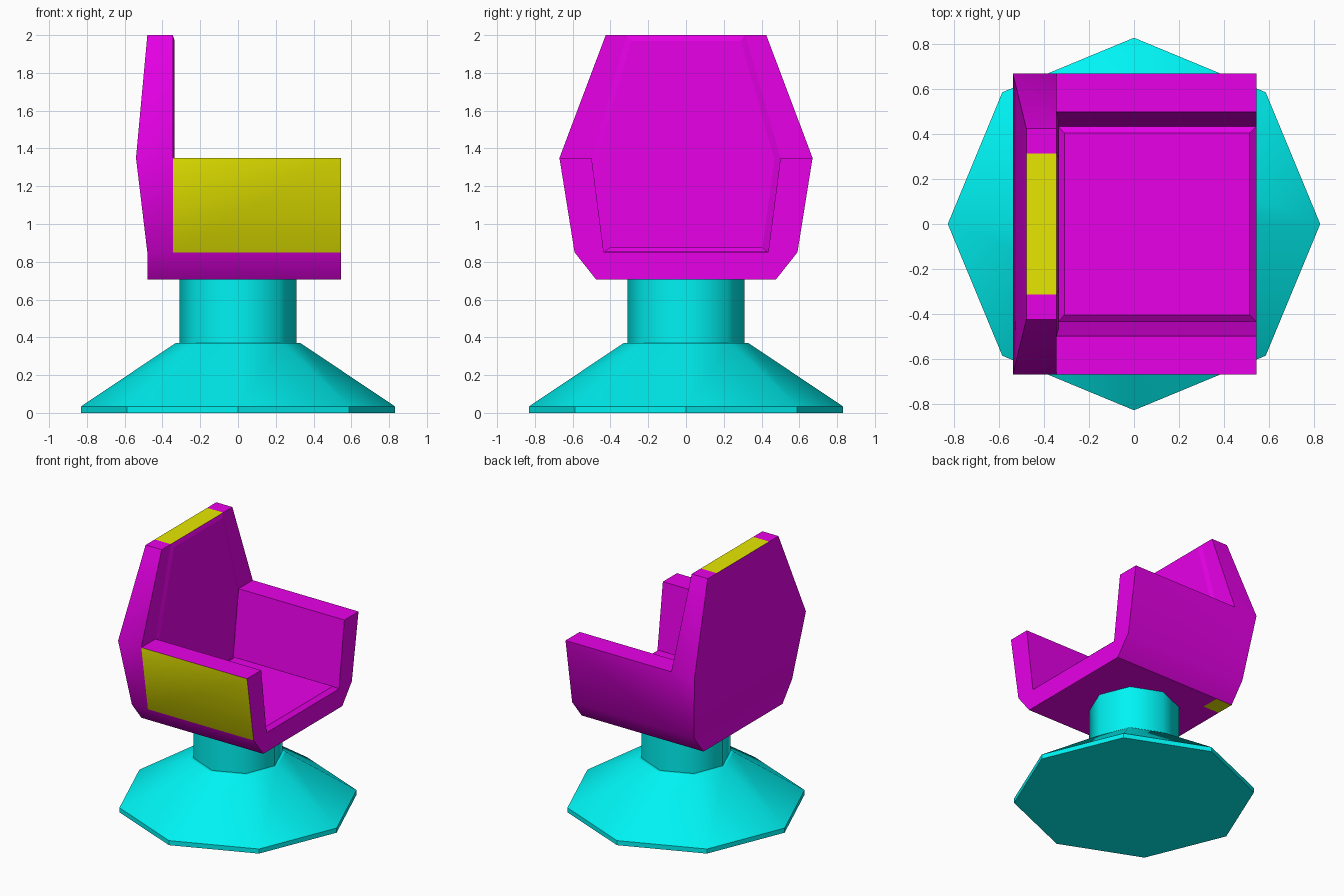
import bpy, bmesh, math

if "Cube" in bpy.data.objects:
    bpy.data.objects.remove(bpy.data.objects["Cube"])


def colour(name, rgb):
    m = bpy.data.materials.new(name)
    m.diffuse_color = (*rgb, 1)
    m.use_nodes = True
    m.node_tree.nodes["Principled BSDF"].inputs["Base Color"].default_value = m.diffuse_color
    return m


CYAN = colour("cyan", (0.0, 0.9, 0.9))
MAGENTA = colour("magenta", (0.8, 0.0, 0.8))
YELLOW = colour("yellow", (0.8, 0.8, 0.0))


def make(name, faces, mats, angle):
    """faces: list of (points, material index); shared corners are welded."""
    bm = bmesh.new()
    for pts, mat in faces:
        bm.faces.new([bm.verts.new(p) for p in pts]).material_index = mat
    bmesh.ops.remove_doubles(bm, verts=bm.verts, dist=1e-4)
    bmesh.ops.recalc_face_normals(bm, faces=bm.faces)
    me = bpy.data.meshes.new(name)
    bm.to_mesh(me)
    bm.free()
    ob = bpy.data.objects.new(name, me)
    bpy.context.collection.objects.link(ob)
    for m in mats:
        me.materials.append(m)
    bpy.ops.object.select_all(action='DESELECT')
    bpy.context.view_layer.objects.active = ob
    ob.select_set(True)
    bpy.ops.object.shade_smooth_by_angle(angle=math.radians(angle))
    return ob


def bridge(loop_a, loop_b):
    n = len(loop_a)
    return [([loop_a[i], loop_a[(i + 1) % n], loop_b[(i + 1) % n], loop_b[i]], 0)
            for i in range(n)]


def stack(loops):
    """Closed solid through a series of matching loops."""
    faces = [(loops[0], 0), (loops[-1], 0)]
    for a, b in zip(loops, loops[1:]):
        faces += bridge(a, b)
    return faces


def octagon(r, z):
    return [(r * math.cos(k * math.pi / 4), r * math.sin(k * math.pi / 4), z)
            for k in range(8)]


# Pedestal foot and column
make("pedestal_foot", stack([octagon(0.83, 0), octagon(0.83, 0.035),
                             octagon(0.33, 0.37)]), [CYAN], 35)
make("column", stack([octagon(0.31, 0.36), octagon(0.31, 0.706)]), [CYAN], 50)

# Seat shell: outer half profile as (y, z, x of back surface)
LEVELS = [(0.475, 0.705, -0.48), (0.59, 0.85, -0.48),
          (0.67, 1.35, -0.54), (0.425, 2.0, -0.48)]
INNER = [(0.5, 1.35), (0.435, 0.85)]
XB, XF = -0.345, 0.545          # back panel plane, front of the arms


def mirrored(half, x):
    return [(x, y, z) for y, z in half] + [(x, -y, z) for y, z in reversed(half)]


shell = []
for i, ((y0, z0, x0), (y1, z1, x1)) in enumerate(zip(LEVELS, LEVELS[1:])):
    shell.append(([(x0, -y0, z0), (x0, y0, z0), (x1, y1, z1), (x1, -y1, z1)], 0))
    for s in (1, -1):
        # Backrest edge, then arm outside
        shell.append(([(x0, s * y0, z0), (XB, s * y0, z0),
                       (XB, s * y1, z1), (x1, s * y1, z1)], 0))
        if i < 2:
            shell.append(([(XB, s * y0, z0), (XF, s * y0, z0),
                           (XF, s * y1, z1), (XB, s * y1, z1)],
                          1 if (i == 1 and s < 0) else 0))


def strips(z, ys, mats):
    for a, b, m in zip(ys, ys[1:], mats):
        shell.append(([(-0.48, a, z), (XB, a, z), (XB, b, z), (-0.48, b, z)], m))


# Backrest top and underside with yellow patches
strips(2.0, [-0.425, -0.315, 0.315, 0.425], [0, 1, 0])
strips(0.705, [-0.475, 0.335, 0.475], [0, 1])
# Underside, arm tops, inner walls and floor
inside = [(0.67, 1.35)] + INNER
for s in (1, -1):
    for (y0, z0), (y1, z1) in zip(inside, inside[1:]):
        shell.append(([(XB, s * y0, z0), (XF, s * y0, z0),
                       (XF, s * y1, z1), (XB, s * y1, z1)], 0))
for y, z in ((0.475, 0.705), (0.435, 0.85)):
    shell.append(([(XB, -y, z), (XF, -y, z), (XF, y, z), (XB, y, z)], 0))
# Front U face and exposed backrest face
shell.append((mirrored([l[:2] for l in LEVELS[:3]] + INNER, XF), 0))
shell.append((mirrored([INNER[1], INNER[0], LEVELS[2][:2], LEVELS[3][:2]], XB), 0))
make("seat_shell", shell, [MAGENTA, YELLOW], 35)


# Padded panels with chamfered borders
def rect(x0, x1, y, z):
    return [(x0, -y, z), (x1, -y, z), (x1, y, z), (x0, y, z)]


make("seat_cushion", stack([rect(-0.338, XF, 0.435, 0.851),
                            rect(-0.31, 0.515, 0.405, 0.875)]), [MAGENTA], 30)
make("back_cushion", stack([
    mirrored([(0.435, 0.851), (0.5, 1.35), (0.315, 2.0)], XB),
    mirrored([(0.405, 0.875), (0.468, 1.345), (0.29, 1.97)], XB + 0.01)]),
    [MAGENTA], 12)
